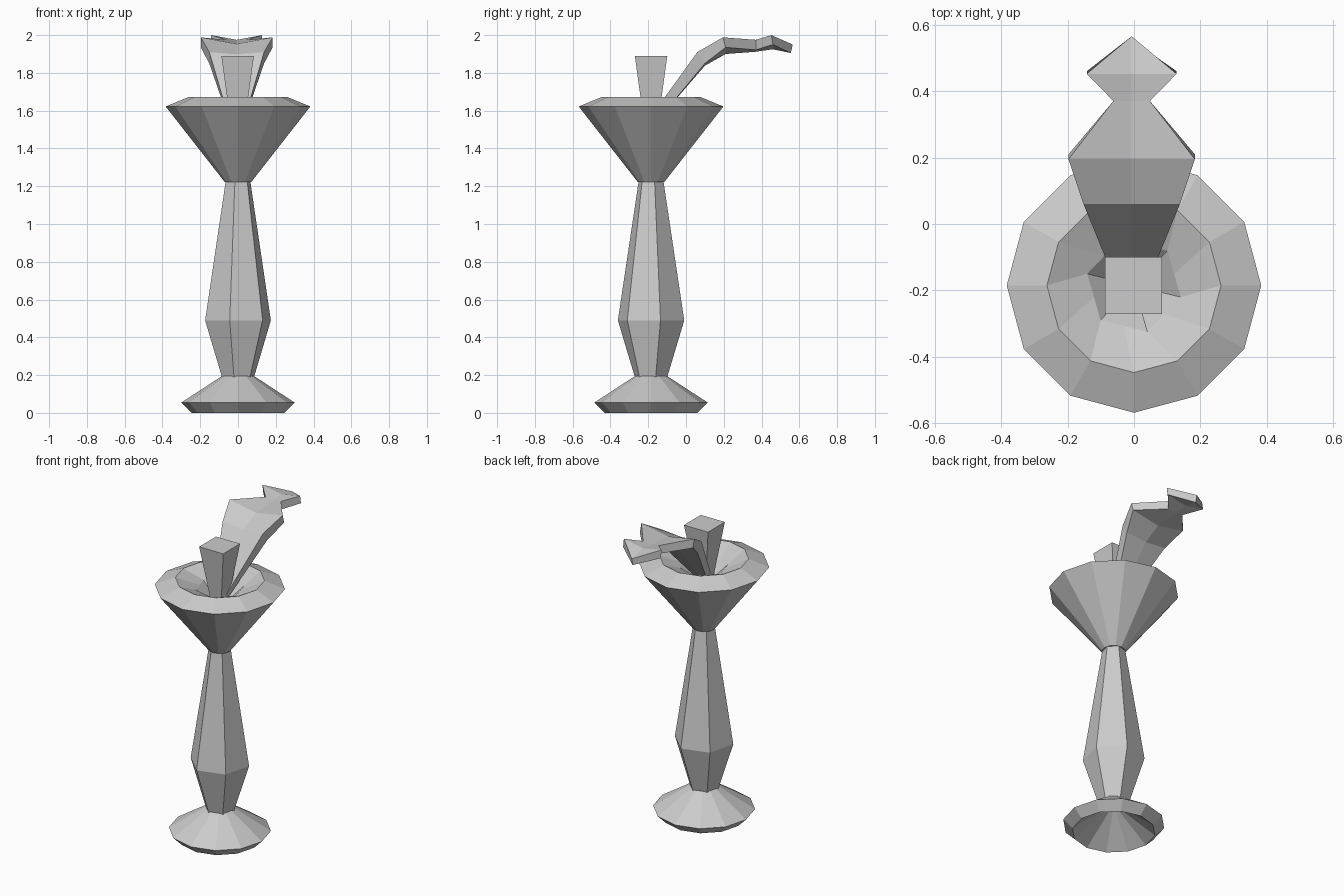
import bpy
import bmesh
from math import cos, sin, radians, pi

cube = bpy.data.objects.get("Cube")
if cube:
    bpy.data.objects.remove(cube, do_unlink=True)

AXIS_Y = -0.185  # centre line of the pedestal

stone = bpy.data.materials.new("Grey stone")
stone.use_nodes = True
stone.diffuse_color = (0.6, 0.6, 0.6, 1)
bsdf = stone.node_tree.nodes["Principled BSDF"]
bsdf.inputs["Base Color"].default_value = (0.6, 0.6, 0.6, 1)
bsdf.inputs["Roughness"].default_value = 0.8


def circle(radius, z, sides, turn=0.0, star=1.0):
    """Ring of points; odd points are scaled by star."""
    points = []
    for i in range(sides):
        a = radians(turn) + 2 * pi * i / sides
        r = radius * (star if i % 2 else 1)
        points.append((r * cos(a), AXIS_Y + r * sin(a), z))
    return points


def loft(name, rings):
    """Skin a list of equal rings and close both ends."""
    bm = bmesh.new()
    loops = [[bm.verts.new(p) for p in ring] for ring in rings]
    count = len(loops[0])
    for low, high in zip(loops, loops[1:]):
        for i in range(count):
            j = (i + 1) % count
            bm.faces.new((low[i], low[j], high[j], high[i]))
    bm.faces.new(loops[0][::-1])
    bm.faces.new(loops[-1])
    bmesh.ops.remove_doubles(bm, verts=bm.verts, dist=0.0005)
    bmesh.ops.recalc_face_normals(bm, faces=bm.faces)
    mesh = bpy.data.meshes.new(name)
    bm.to_mesh(mesh)
    bm.free()
    mesh.materials.append(stone)
    obj = bpy.data.objects.new(name, mesh)
    bpy.context.collection.objects.link(obj)
    return obj


# Hollow flared foot
loft("foot", [circle(r, z, 12) for r, z in
              [(0.03, 0.165), (0.245, 0), (0.3, 0.055), (0.085, 0.195)]])

# Six-sided stem
loft("stem", [circle(r, z, 6, turn=16) for r, z in
              [(0.09, 0.18), (0.09, 0.195), (0.181, 0.49), (0.068, 1.225)]])

# Bowl with a shallow basin and a six-sided hollow in its middle
bowl = [circle(r, z, 12) for r, z in [(0.07, 1.222), (0.383, 1.622), (0.262, 1.672)]]
bowl += [circle(r, z, 12, turn=-14, star=cos(pi / 6))
         for r, z in [(0.145, 1.615), (0.07, 1.55)]]
loft("bowl", bowl)


# Tapered square post
def square(half, z):
    return [(x * half - 0.002, AXIS_Y + y * half, z)
            for x, y in [(-1, -1), (1, -1), (1, 1), (-1, 1)]]


loft("post", [square(0.039, 1.55), square(0.086, 1.89)])

# Curved spout: half width, centre dip, top edge (y, z), underside (y, z)
sections = [
    (0.045, 0.0, (-0.185, 1.57), (-0.14, 1.56)),
    (0.145, 0.012, (0.06, 1.91), (0.10, 1.85)),
    (0.19, 0.035, (0.195, 1.988), (0.21, 1.935)),
    (0.055, 0.01, (0.37, 1.975), (0.37, 1.922)),
    (0.135, 0.025, (0.452, 2.0), (0.46, 1.95)),
    (0.0, 0.0, (0.565, 1.95), (0.555, 1.905)),
]
rings = []
for half, dip, (ty, tz), (by, bz) in sections:
    x = -0.007
    rings.append([(x - half, ty, tz), (x, ty, tz - dip), (x + half, ty, tz),
                  (x + half, by, bz), (x, by, bz - dip), (x - half, by, bz)])
loft("spout", rings)
